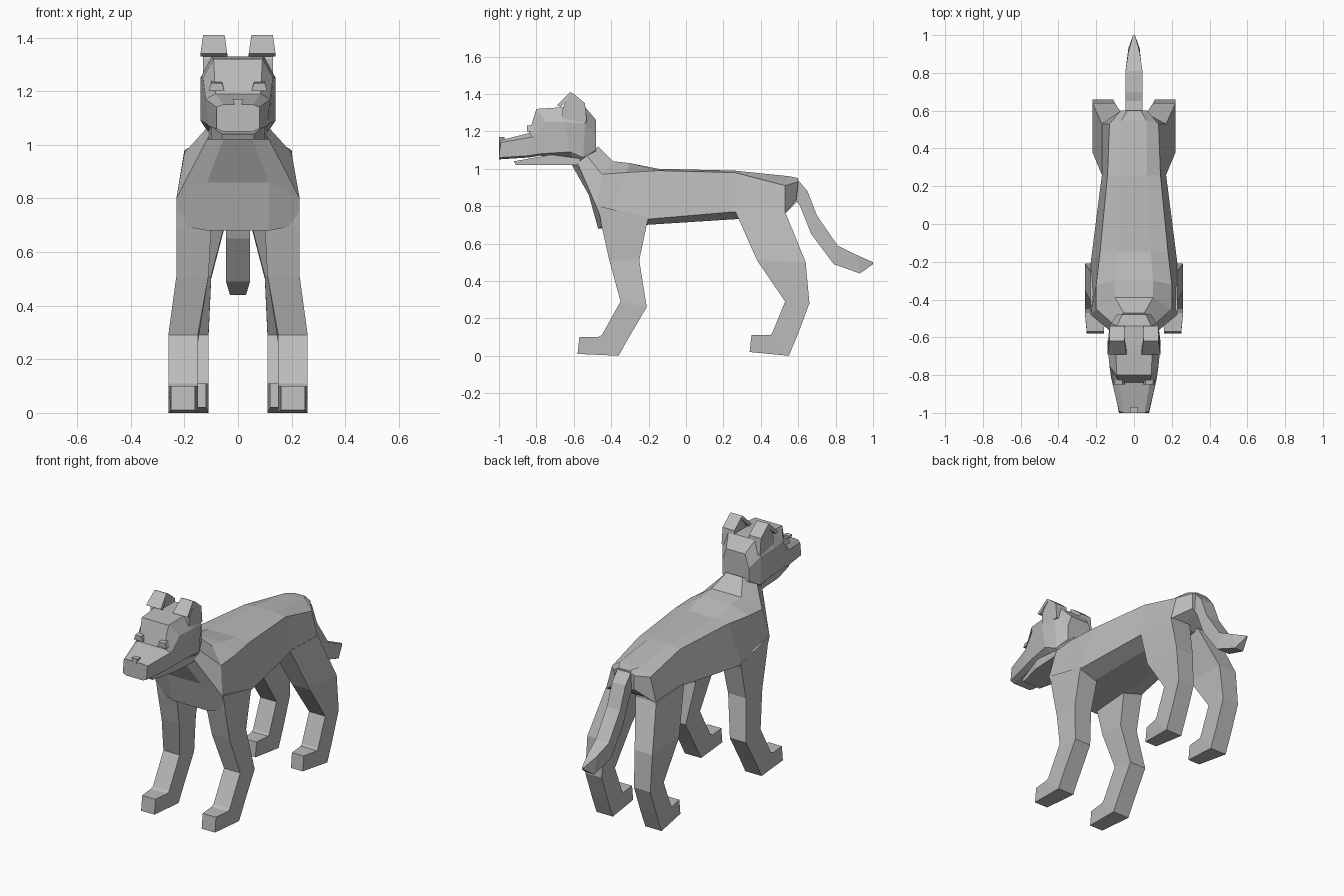
import bpy
import bmesh

cube = bpy.data.objects.get("Cube")
if cube:
    bpy.data.objects.remove(cube)

# One plain grey coat
coat = bpy.data.materials.new("grey coat")
coat.use_nodes = True
grey = (.5, .5, .5, 1)
coat.diffuse_color = grey
coat.node_tree.nodes["Principled BSDF"].inputs["Base Color"].default_value = grey


def loft(name, rings):
    """Skin a list of closed rings of equal length and cap both ends."""
    bm = bmesh.new()
    loops = [[bm.verts.new(point) for point in ring] for ring in rings]
    for first, second in zip(loops, loops[1:]):
        for i in range(len(first)):
            bm.faces.new((first[i - 1], first[i], second[i], second[i - 1]))
    bm.faces.new(loops[0])
    bm.faces.new(loops[-1])
    bmesh.ops.recalc_face_normals(bm, faces=bm.faces)
    mesh = bpy.data.meshes.new(name)
    bm.to_mesh(mesh)
    bm.free()
    mesh.materials.append(coat)
    obj = bpy.data.objects.new(name, mesh)
    bpy.context.collection.objects.link(obj)


def symmetric_loft(name, flatness, sections):
    """Section = top (y, z), upper side (x, y, z), lower side (x, y, z), bottom (y, z).

    Flatness is how far the top and bottom planes reach towards the sides."""
    rings = []
    for top, upper, lower, bottom in sections:
        left = [(upper[0] * flatness, *top), upper, lower, (lower[0] * flatness, *bottom)]
        right = [(-x, y, z) for x, y, z in reversed(left)]
        rings.append([(0, *top)] + left + [(0, *bottom)] + right)
    loft(name, rings)


def limb(name, sections, side=1):
    """Four-sided limb; section = front (y, z), back (y, z), inner and outer x."""
    rings = []
    for front, back, (inner, outer) in sections:
        inner, outer = side * inner, side * outer
        rings.append([(inner, *front), (outer, *front), (outer, *back), (inner, *back)])
    loft(name, rings)


def centred_limb(name, sections):
    """Four-sided limb on the centre line; section = front, back, half width."""
    limb(name, [(front, back, (-half, half)) for front, back, half in sections])


# Neck, chest, belly and rump
symmetric_loft("body", .5, [
    [(-.47, 1.12), (.11, -.53, 1.07), (.11, -.58, 1.03), (-.61, 1.02)],
    [(-.39, 1.04), (.2, -.45, .97), (.23, -.48, .8), (-.52, .86)],
    [(-.3, 1.03), (.2, -.32, .98), (.23, -.44, .7), (-.47, .68)],
    [(-.15, 1), (.18, -.15, .99), (.23, -.21, .73), (-.21, .7)],
    [(.26, .99), (.14, .26, .98), (.17, .26, .77), (.26, .73)],
    [(.55, .96), (.13, .53, .91), (.17, .53, .76), (.5, .76)],
    [(.6, .95), (.07, .6, .93), (.06, .59, .84), (.59, .82)],
])

# Skull and muzzle
symmetric_loft("head", .7, [
    [(-.48, 1.26), (.09, -.48, 1.18), (.09, -.48, 1.1), (-.48, 1.09)],
    [(-.54, 1.33), (.13, -.54, 1.24), (.12, -.55, 1.06), (-.57, 1.02)],
    [(-.64, 1.33), (.14, -.65, 1.25), (.14, -.62, 1.09), (-.6, 1.05)],
    [(-.8, 1.32), (.13, -.75, 1.25), (.12, -.78, 1.08), (-.78, 1.07)],
    [(-.84, 1.19), (.12, -.82, 1.17), (.11, -.84, 1.07), (-.84, 1.06)],
    [(-1, 1.15), (.08, -.99, 1.14), (.08, -1, 1.06), (-1, 1.05)],
])

# Lower jaw, slightly open
centred_limb("lower_jaw", [
    [(-.56, 1.1), (-.57, 1.02), .11],
    [(-.75, 1.07), (-.75, 1.02), .1],
    [(-.92, 1.04), (-.91, 1.02), .06],
])

# Nose
centred_limb("nose", [
    [(-1, 1.17), (-.97, 1.17), .02],
    [(-1, 1.14), (-.97, 1.14), .01],
])

# Tail with a pointed tip
tail_half = .045
centred_limb("tail", [
    [(.58, .84), (.59, .95), tail_half],
    [(.61, .8), (.65, .88), tail_half],
    [(.67, .65), (.7, .75), tail_half],
    [(.79, .49), (.81, .59), tail_half],
    [(.93, .44), (.91, .54), .03],
    [(1, .49), (1, .5), .005],
])

for label, side in (("left", 1), ("right", -1)):
    # Front leg with a forward paw
    shin = (.15, .26)
    limb(label + "_front_leg", [
        [(-.47, .8), (-.2, .74), (.06, .23)],
        [(-.45, .69), (-.21, .7), (.1, .23)],
        [(-.41, .51), (-.25, .51), (.11, .23)],
        [(-.35, .29), (-.21, .26), shin],
        [(-.45, .11), (-.31, .09), shin],
        [(-.47, .1), (-.36, 0), shin],
        [(-.57, .1), (-.58, .01), (.16, .25)],
    ], side)

    # Hind leg with a forward paw
    hock = (.11, .22)
    limb(label + "_hind_leg", [
        [(.26, .78), (.53, .77), (.03, .17)],
        [(.38, .51), (.64, .5), (.1, .22)],
        [(.53, .29), (.66, .28), hock],
        [(.46, .12), (.6, .12), hock],
        [(.45, .11), (.55, 0), hock],
        [(.35, .11), (.34, .02), (.12, .2)],
    ], side)

    # Ear rising from the skull, and its folded flap
    ear = (.05, .13)
    limb(label + "_ear", [
        [(-.66, 1.25), (-.53, 1.25), ear],
        [(-.66, 1.32), (-.54, 1.35), ear],
        [(-.62, 1.41), (-.6, 1.4), ear],
    ], side)
    limb(label + "_ear_flap", [
        [(-.62, 1.41), (-.6, 1.4), ear],
        [(-.69, 1.34), (-.67, 1.33), (.04, .14)],
    ], side)

    # Eye
    limb(label + "_eye", [
        [(-.85, 1.23), (-.79, 1.24), (.06, .1)],
        [(-.85, 1.2), (-.79, 1.2), (.05, .11)],
    ], side)
